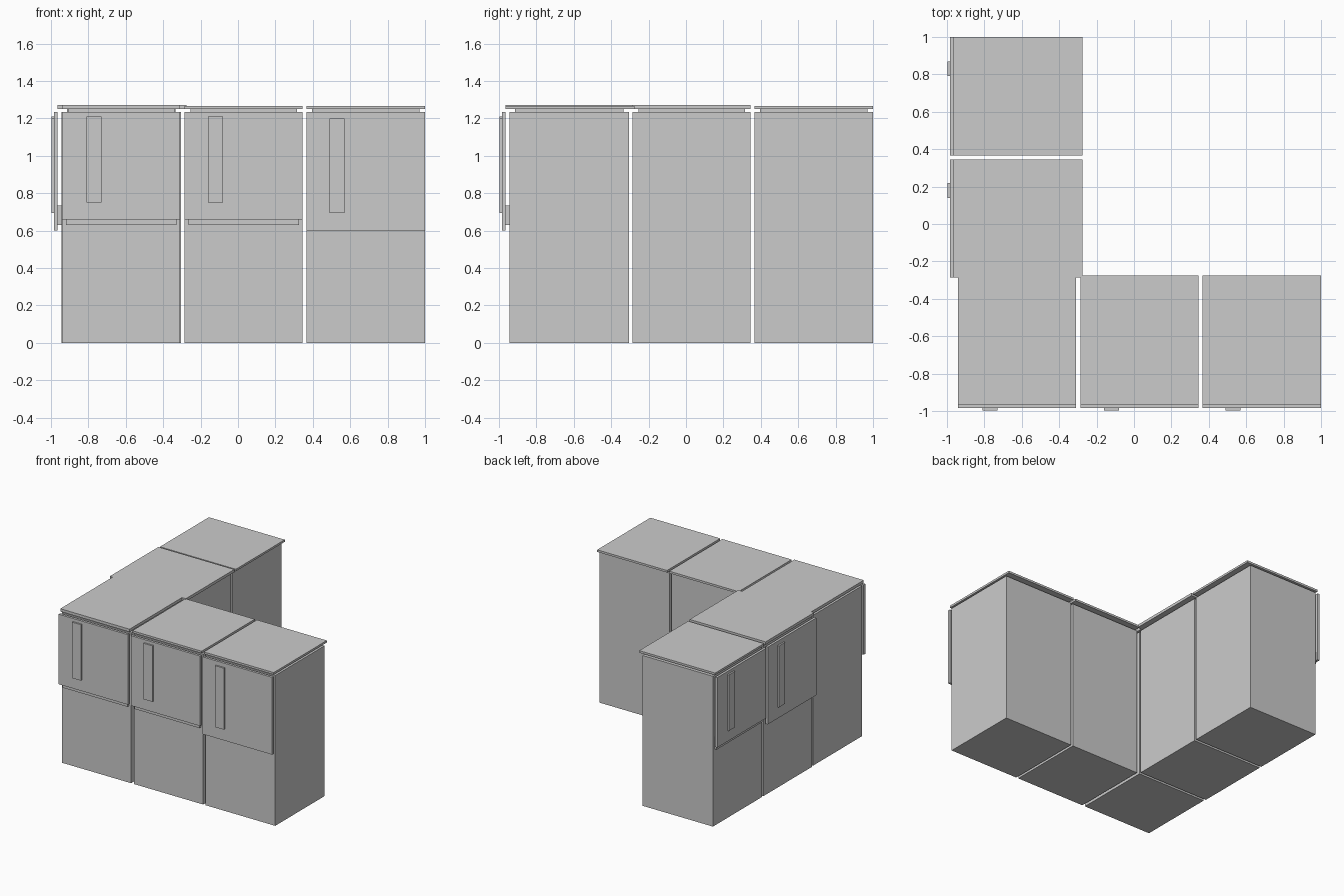
import bpy
import bmesh

cube = bpy.data.objects.get("Cube")
if cube:
    bpy.data.objects.remove(cube, do_unlink=True)

grey = bpy.data.materials.new("light_grey")
grey.use_nodes = True
grey.diffuse_color = (0.6, 0.6, 0.6, 1)
grey.node_tree.nodes["Principled BSDF"].inputs["Base Color"].default_value = (0.6, 0.6, 0.6, 1)


def prism(name, outline, z0, z1):
    """Extrude a flat outline between two heights."""
    bm = bmesh.new()
    face = bm.faces.new([bm.verts.new((x, y, z0)) for x, y in outline])
    ext = bmesh.ops.extrude_face_region(bm, geom=[face])
    verts = [v for v in ext["geom"] if isinstance(v, bmesh.types.BMVert)]
    bmesh.ops.translate(bm, vec=(0, 0, z1 - z0), verts=verts)
    bmesh.ops.recalc_face_normals(bm, faces=bm.faces)
    mesh = bpy.data.meshes.new(name)
    bm.to_mesh(mesh)
    bm.free()
    mesh.materials.append(grey)
    obj = bpy.data.objects.new(name, mesh)
    bpy.context.collection.objects.link(obj)
    return obj


def box(name, along, depth, z, turned):
    """Box given by its range along the run, its depth range and height range."""
    xr, yr = (depth, along) if turned else (along, depth)
    prism(name, [(xr[0], yr[0]), (xr[1], yr[0]), (xr[1], yr[1]), (xr[0], yr[1])], *z)


BODY_TOP, PLATE_BOTTOM, PLATE_TOP = 1.235, 1.25, 1.267
BACK, PLATE_BACK, OVERHANG = -0.305, -0.275, -0.965

# Cabinets: name, range along the run, door bottom, handle start, handle heights, side run, own top
cabinets = [
    ("corner", (-0.94, -0.31), 0.66, -0.81, (0.75, 1.21), False, False),
    ("front_middle", (-0.285, 0.345), 0.66, -0.16, (0.75, 1.21), False, True),
    ("front_end", (0.365, 1.0), 0.60, 0.49, (0.695, 1.20), False, True),
    ("side_middle", (-0.285, 0.345), 0.60, 0.14, (0.695, 1.20), True, False),
    ("side_end", (0.365, 1.0), 0.66, 0.79, (0.75, 1.21), True, True),
]

for name, (a, b), door_bottom, handle, handle_z, turned, own_top in cabinets:
    # Body and the recessed neck under the worktop
    box(name + "_body", (a, b), (-0.945, BACK), (0, BODY_TOP), turned)
    box(name + "_neck", (a + 0.03, b - 0.03), (-0.915, BACK - 0.03),
        (BODY_TOP, PLATE_BOTTOM), turned)
    # Door standing off the body on a rail, with a flat handle
    box(name + "_door", (a, b), (-0.985, OVERHANG), (door_bottom, BODY_TOP), turned)
    box(name + "_rail", (a + 0.02, b - 0.02), (OVERHANG, -0.945), (0.63, 0.735), turned)
    box(name + "_handle", (handle, handle + 0.08), (-0.998, -0.985), handle_z, turned)
    if own_top:
        box(name + "_worktop", (a, b), (OVERHANG, PLATE_BACK), (PLATE_BOTTOM, PLATE_TOP), turned)

# Joined worktop over the corner and the cabinet beside it
prism("corner_worktop",
      [(-0.94, OVERHANG), (-0.31, OVERHANG), (-0.31, -0.285), (PLATE_BACK, -0.285),
       (PLATE_BACK, 0.345), (OVERHANG, 0.345), (OVERHANG, -0.285), (-0.94, -0.285)],
      PLATE_BOTTOM, 1.273)
